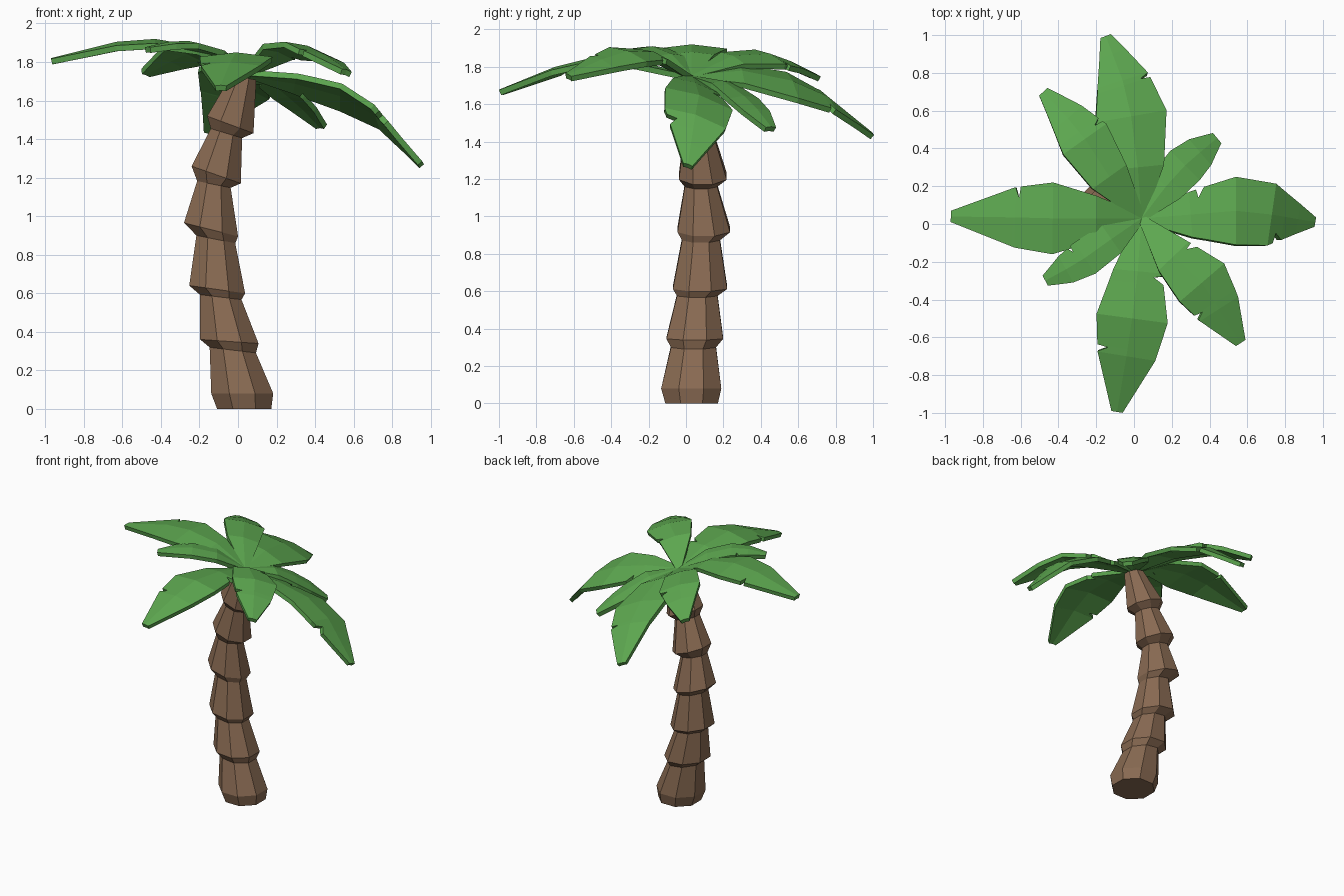
import bpy, bmesh, math
from mathutils import Vector

if "Cube" in bpy.data.objects:
    bpy.data.objects.remove(bpy.data.objects["Cube"])


def material(name, rgb):
    m = bpy.data.materials.new(name)
    m.diffuse_color = (*rgb, 1)
    m.use_nodes = True
    m.node_tree.nodes["Principled BSDF"].inputs["Base Color"].default_value = m.diffuse_color
    return m


BROWN = material("bark brown", (0.25, 0.145, 0.085))
GREEN = material("leaf green", (0.11, 0.39, 0.08))


def finish(bm, name, mat):
    me = bpy.data.meshes.new(name)
    bm.to_mesh(me)
    bm.free()
    me.materials.append(mat)
    ob = bpy.data.objects.new(name, me)
    bpy.context.collection.objects.link(ob)
    return ob


# Trunk: tilted octagonal rings (x, y, z, radius, slope along x)
RINGS = [
    (.032, .03, 0, .152, 0), (.022, .028, .08, .174, 0),
    (-.027, .04, .305, .13, -.12), (-.045, .047, .35, .164, -.07),
    (-.09, .06, .58, .117, -.12), (-.108, .075, .62, .157, -.14),
    (-.115, .08, .88, .109, -.2), (-.14, .095, .93, .152, -.25),
    (-.125, .08, 1.165, .094, -.2), (-.113, .09, 1.215, .138, -.35),
    (-.06, .07, 1.43, .088, -.3), (-.04, .07, 1.475, .13, -.37),
    (.03, .035, 1.72, .07, -.2),
]
bm = bmesh.new()
loops = []
for x, y, z, r, s in RINGS:
    ring = []
    for k in range(8):
        a = math.tau * (k + .5) / 8
        dx, dy = r * math.cos(a), r * math.sin(a)
        ring.append(bm.verts.new((x + dx, y + dy, z + s * dx)))
    loops.append(ring)
for lo, hi in zip(loops, loops[1:]):
    for k in range(8):
        n = (k + 1) % 8
        bm.faces.new((lo[k], lo[n], hi[n], hi[k]))
bm.faces.new(loops[0][::-1])
bm.faces.new(loops[-1])
finish(bm, "trunk", BROWN)


# Leaves: four midrib points after the shared crown point, half widths,
# notches as (position along the midrib, side) and sideways slope
def leaf(name, points, widths, notches, roll=0):
    mid = [Vector((.04, .03, 1.755))] + [Vector(p) for p in points]
    wid = [.02] + widths
    stations = {0, 1, 2, 3, 3.6, 4}
    for t, side in notches:
        stations |= {t - .04, t, t + .14}
    bm = bmesh.new()
    rows = []
    for t in sorted(stations):
        i = min(max(int(t), 0), 3)
        f = t - i
        p = mid[i].lerp(mid[i + 1], f)
        w = wid[i] + (wid[i + 1] - wid[i]) * f
        d = mid[min(i + 1 + (f > .5), 4)] - mid[max(i - (f < .5), 0)]
        n = Vector((-d.y, d.x, 0)).normalized()
        row = []
        for side in (1, 0, -1):
            cut = .65 if (t, side) in notches else 1
            q = p + n * w * side * cut
            q.z += w * cut * (roll * side - .12 * abs(side))
            row.append(bm.verts.new(q))
        rows.append(row)
    for a, b in zip(rows, rows[1:]):
        bm.faces.new((a[1], b[1], b[0], a[0]))
        bm.faces.new((a[2], b[2], b[1], a[1]))
    ob = finish(bm, name, GREEN)
    mod = ob.modifiers.new("thickness", 'SOLIDIFY')
    mod.thickness = .03
    mod.offset = -1


leaf("right_leaf", [(.3, .05, 1.715), (.54, .07, 1.65), (.73, .05, 1.545), (.96, .01, 1.28)],
     [.12, .18, .165, .025], [(1.2, 1), (3.15, -1)], -.33)
leaf("left_leaf", [(-.2, .03, 1.88), (-.43, .03, 1.92), (-.63, .035, 1.905), (-.97, .04, 1.82)],
     [.12, .19, .16, .03], [(2.9, -1)])
leaf("front_leaf", [(.02, -.25, 1.83), (-.01, -.5, 1.85), (-.04, -.7, 1.80), (-.09, -.995, 1.68)],
     [.13, .19, .155, .03], [(2.85, -1), (1.1, 1)])
leaf("back_leaf", [(.02, .3, 1.78), (-.015, .57, 1.725), (-.06, .76, 1.64), (-.15, .995, 1.45)],
     [.14, .19, .14, .03], [(2.9, -1)], .37)
leaf("front_right_leaf", [(.21, -.17, 1.88), (.36, -.31, 1.885), (.45, -.45, 1.84), (.565, -.63, 1.76)],
     [.11, .155, .12, .03], [(2.8, -1), (1.1, 1)], -.25)
leaf("back_left_leaf", [(-.13, .25, 1.86), (-.26, .45, 1.87), (-.35, .56, 1.83), (-.48, .7, 1.76)],
     [.11, .14, .1, .03], [(2.2, -1)], .28)
leaf("back_right_leaf", [(.17, .2, 1.725), (.27, .31, 1.645), (.35, .38, 1.575), (.44, .455, 1.48)],
     [.1, .11, .09, .035], [(1.1, 1)])
leaf("front_left_leaf", [(-.12, -.08, 1.87), (-.26, -.18, 1.91), (-.36, -.24, 1.905), (-.47, -.3, 1.88)],
     [.09, .1, .08, .03], [(2.3, -1)])
